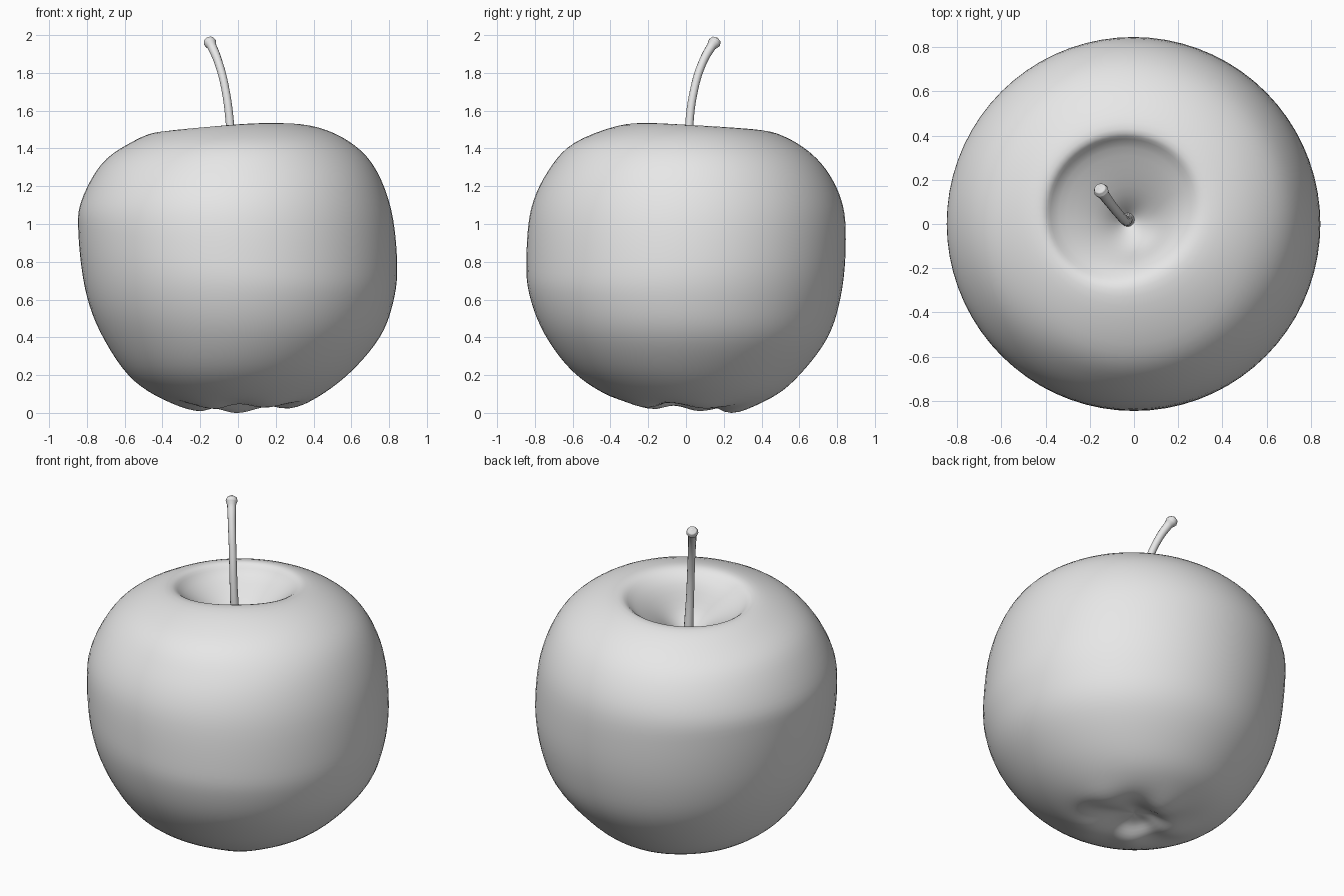
import bpy
import bmesh
from math import cos, sin, pi, exp
from mathutils import Vector

cube = bpy.data.objects.get("Cube")
if cube:
    bpy.data.objects.remove(cube, do_unlink=True)

SEGMENTS = 72
STEPS = 5


def make_material(name, color):
    mat = bpy.data.materials.new(name)
    mat.use_nodes = True
    mat.diffuse_color = color
    mat.node_tree.nodes["Principled BSDF"].inputs["Base Color"].default_value = color
    return mat


def catmull_rom(points, steps):
    """Smooth a list of (radius, height) points."""
    pts = [points[0]] + points + [points[-1]]
    result = []
    for i in range(1, len(pts) - 2):
        a, b, c, d = (Vector(p) for p in pts[i - 1:i + 3])
        for s in range(steps):
            t = s / steps
            result.append(0.5 * (2 * b + (c - a) * t
                                 + (2 * a - 5 * b + 4 * c - d) * t ** 2
                                 + (3 * b - a - 3 * c + d) * t ** 3))
    result.append(Vector(pts[-1]))
    return result


def blend_directions(east, north, west, south, angle):
    """Blend four side profiles smoothly around the vertical axis."""
    mean = (east + north + west + south) / 4
    oval = (east + west - north - south) / 4
    return (mean + oval * cos(2 * angle)
            + (east - west) / 2 * cos(angle)
            + (north - south) / 2 * sin(angle))


grey = make_material("plain grey", (0.8, 0.8, 0.8, 1.0))

# Side profiles from the bottom ridge up to the top rim, as (radius, height)
sides = {
    "east": [(.29, .04), (.43, .09), (.6, .22), (.75, .4), (.82, .58), (.843, .78),
             (.81, 1.08), (.71, 1.32), (.55, 1.46), (.35, 1.525), (.24, 1.48)],
    "north": [(.24, .012), (.45, .08), (.6, .2), (.75, .4), (.82, .62), (.845, .87),
              (.83, 1.1), (.74, 1.29), (.6, 1.42), (.43, 1.49), (.34, 1.43)],
    "west": [(.2, .025), (.4, .075), (.58, .2), (.73, .43), (.81, .66), (.845, .95),
             (.83, 1.12), (.72, 1.32), (.56, 1.435), (.42, 1.485), (.33, 1.43)],
    "south": [(.22, .035), (.4, .085), (.6, .22), (.75, .42), (.83, .63), (.845, .82),
              (.82, 1.08), (.73, 1.28), (.59, 1.43), (.33, 1.525), (.22, 1.48)],
}
bottom_basin = [(0, .09), (.09, .075)]
stem_hollow = [(.12, 1.31), (0, 1.2)]
profiles = [catmull_rom(bottom_basin + side + stem_hollow, STEPS)
            for side in sides.values()]

# Fruit body
bm = bmesh.new()
rings = []
for points in zip(*profiles):
    ring = []
    for k in range(SEGMENTS):
        angle = 2 * pi * k / SEGMENTS
        radius, z = blend_directions(*points, angle)
        radius = max(radius, 0)
        if z < 0.5:
            # Five soft lobes around the bottom basin
            z += 0.012 * cos(5 * (angle - pi / 2) + pi) * exp(-((radius - .25) / .12) ** 2)
        # The hollow sits slightly off centre, under the stem
        shift = max(0, 1 - radius / 0.4) if z > 1 else 0
        ring.append(bm.verts.new((radius * cos(angle) - 0.03 * shift,
                                  radius * sin(angle) + 0.02 * shift, z)))
    rings.append(ring)
for low, high in zip(rings, rings[1:]):
    for k in range(SEGMENTS):
        n = (k + 1) % SEGMENTS
        bm.faces.new((low[k], low[n], high[n], high[k]))
bmesh.ops.remove_doubles(bm, verts=bm.verts, dist=0.0005)
bmesh.ops.recalc_face_normals(bm, faces=bm.faces)
for face in bm.faces:
    face.smooth = True
mesh = bpy.data.meshes.new("fruit_body")
bm.to_mesh(mesh)
bm.free()
mesh.materials.append(grey)
body = bpy.data.objects.new("fruit_body", mesh)
bpy.context.collection.objects.link(body)

# Curved stem with a flared foot and a rounded knob: position and thickness
stem_path = [
    ((-.03, .02, 1.18), .05), ((-.03, .02, 1.24), .027), ((-.04, .016, 1.5), .022),
    ((-.068, .045, 1.72), .021), ((-.105, .09, 1.86), .022), ((-.138, .135, 1.94), .025),
    ((-.148, .15, 1.96), .034), ((-.154, .161, 1.976), .027), ((-.157, .167, 1.985), .004),
]
curve = bpy.data.curves.new("stem", "CURVE")
curve.dimensions = "3D"
curve.bevel_depth = 1.0
curve.bevel_resolution = 4
curve.resolution_u = 6
curve.use_fill_caps = True
spline = curve.splines.new("BEZIER")
spline.bezier_points.add(len(stem_path) - 1)
for point, (position, thickness) in zip(spline.bezier_points, stem_path):
    point.co = position
    point.radius = thickness
    point.handle_left_type = point.handle_right_type = "AUTO"
spline.use_smooth = True
curve.materials.append(grey)
stem = bpy.data.objects.new("stem", curve)
bpy.context.collection.objects.link(stem)
